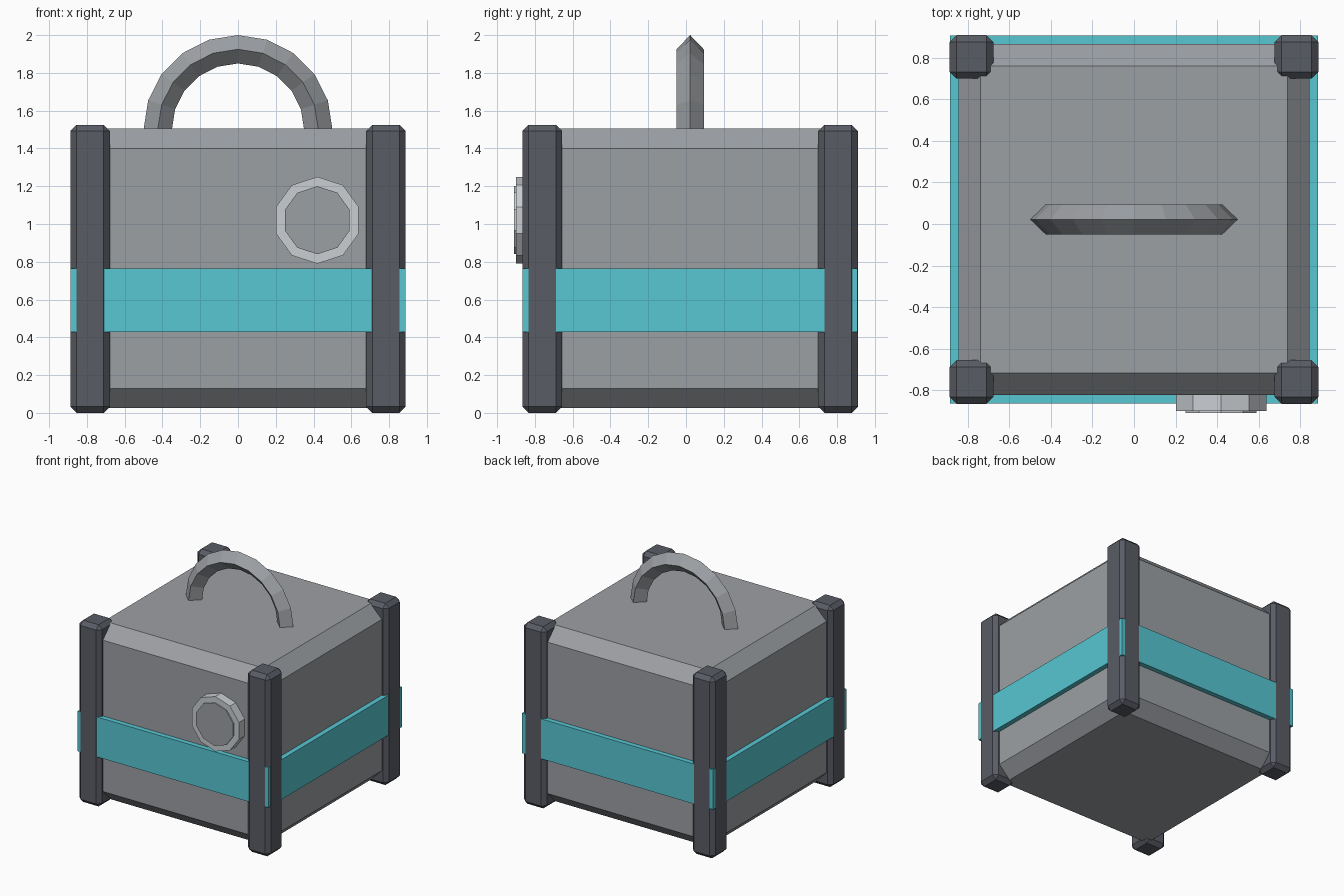
import bpy, bmesh, math
from mathutils import Matrix, Vector

if "Cube" in bpy.data.objects:
    bpy.data.objects.remove(bpy.data.objects["Cube"])

CY = 0.022  # the case sits slightly back because the dial sticks out in front


def material(name, rgb):
    mat = bpy.data.materials.new(name)
    mat.use_nodes = True
    mat.diffuse_color = (*rgb, 1)
    mat.node_tree.nodes["Principled BSDF"].inputs["Base Color"].default_value = (*rgb, 1)
    return mat


grey = material("case grey", (0.335, 0.35, 0.37))
dark = material("dark slate", (0.10, 0.107, 0.13))
cyan = material("cyan", (0.095, 0.57, 0.65))
pale = material("pale grey", (0.59, 0.62, 0.65))


def finish(name, bm, *mats):
    bmesh.ops.recalc_face_normals(bm, faces=bm.faces)
    mesh = bpy.data.meshes.new(name)
    bm.to_mesh(mesh)
    bm.free()
    for mat in mats:
        mesh.materials.append(mat)
    obj = bpy.data.objects.new(name, mesh)
    bpy.context.collection.objects.link(obj)
    return obj


def box(name, mat, center, size, bevel=0):
    bm = bmesh.new()
    bmesh.ops.create_cube(bm, size=1)
    bmesh.ops.scale(bm, vec=size, verts=bm.verts)
    bmesh.ops.translate(bm, vec=center, verts=bm.verts)
    if bevel:
        bmesh.ops.bevel(bm, geom=bm.edges[:], offset=bevel, segments=1,
                        affect='EDGES', profile=0.5)
    return finish(name, bm, mat)


# Chamfered case and the band around it
box("case_body", grey, (0, CY, 0.765), (1.69, 1.69, 1.48), 0.105)
box("band", cyan, (0, CY, 0.597), (1.774, 1.774, 0.335))

# Corner posts
for sx, side in ((-1, "right"), (1, "left")):
    for sy, end in ((-1, "front"), (1, "back")):
        box(f"{end}_{side}_post", dark, (sx * 0.783, CY + sy * 0.783, 0.7625),
            (0.21, 0.21, 1.525), 0.033)

# Arched handle: a diamond section swept in a half ring, ends sunk into the lid
bm = bmesh.new()
section = [bm.verts.new((0.425 + dx, CY + dy, 1.5))
           for dx, dy in ((0.075, 0), (0, 0.072), (-0.075, 0), (0, -0.072))]
edges = [bm.edges.new((section[i], section[i - 1])) for i in range(4)]
pivot = Vector((0, CY, 1.5))
step = math.radians(18)
bmesh.ops.rotate(bm, verts=section, cent=pivot, matrix=Matrix.Rotation(step, 3, 'Y'))
bmesh.ops.spin(bm, geom=section + edges, cent=pivot, axis=(0, -1, 0),
               angle=step * 12, steps=12)
bmesh.ops.holes_fill(bm, edges=[e for e in bm.edges if e.is_boundary], sides=4)
finish("handle", bm, grey)


# Ten-sided dial: pale rim with a raised grey face
def disc(name, radius, y_front, y_back, *mats):
    bm = bmesh.new()
    bmesh.ops.create_cone(bm, cap_ends=True, segments=10, radius1=radius,
                          radius2=radius, depth=y_back - y_front)
    bmesh.ops.transform(bm, verts=bm.verts, matrix=(
        Matrix.Translation((0.42, (y_front + y_back) / 2, 1.02))
        @ Matrix.Rotation(math.radians(90), 4, 'X')))
    bm.normal_update()
    for face in bm.faces:
        if face.normal.y < -0.9:
            face.material_index = len(mats) - 1
    return finish(name, bm, *mats)


disc("dial_rim", 0.23, -0.9, -0.8, pale)
disc("dial_face", 0.18, -0.91, -0.85, pale, grey)
